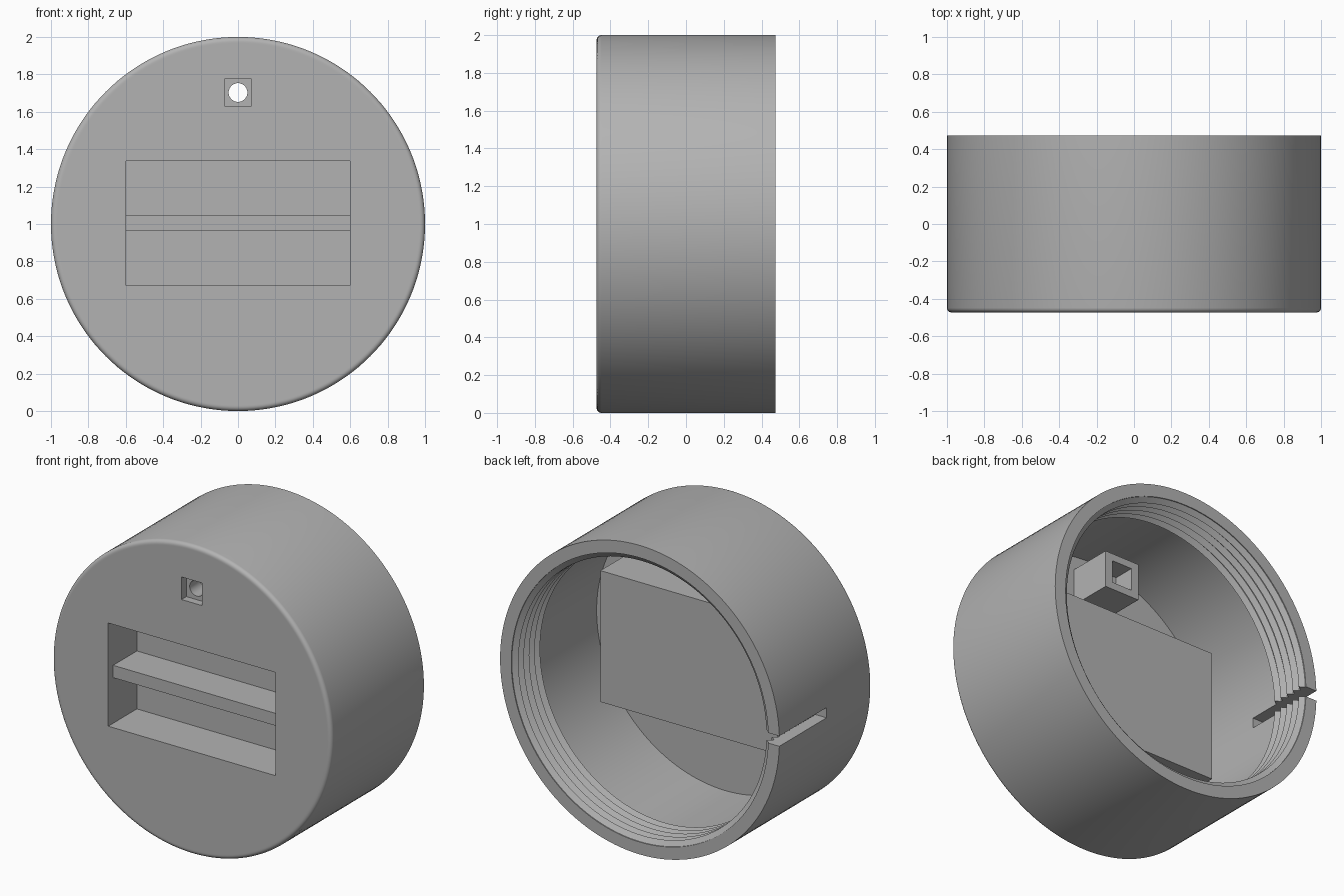
import bpy, bmesh, math
from mathutils import Matrix, Vector

default = bpy.data.objects.get("Cube")
if default:
    bpy.data.objects.remove(default, do_unlink=True)

FRONT, FLOOR, RIM = -0.473, -0.40, 0.473
POCKET_END, BLOCK_END = -0.18, -0.11
BORE, SIDES = 0.92, 144
HOLE_Z = 1.703

grey = bpy.data.materials.new("plain grey")
grey.use_nodes = True
colour = (0.45, 0.45, 0.45, 1)
grey.diffuse_color = colour
grey.node_tree.nodes["Principled BSDF"].inputs["Base Color"].default_value = colour


def make_object(name, bm):
    bmesh.ops.recalc_face_normals(bm, faces=bm.faces)
    mesh = bpy.data.meshes.new(name)
    bm.to_mesh(mesh)
    bm.free()
    mesh.materials.append(grey)
    obj = bpy.data.objects.new(name, mesh)
    bpy.context.collection.objects.link(obj)
    return obj


def box(name, x, y, z):
    """Block spanning the three given (low, high) ranges."""
    bm = bmesh.new()
    bmesh.ops.create_cube(bm, size=1)
    for v in bm.verts:
        v.co = Vector([lo + (c + 0.5) * (hi - lo) for c, (lo, hi) in zip(v.co, (x, y, z))])
    return make_object(name, bm)


def rod(name, radius, y, z):
    """Round bar along y."""
    bm = bmesh.new()
    bmesh.ops.create_cone(bm, cap_ends=True, segments=48, radius1=radius, radius2=radius,
                          depth=y[1] - y[0])
    bmesh.ops.transform(bm, verts=bm.verts, matrix=Matrix.Translation((0, sum(y) / 2, z))
                        @ Matrix.Rotation(math.pi / 2, 4, "X"))
    return make_object(name, bm)


def lathe(name, profile):
    """Turn (radius, y) points around the horizontal axis at z = 1."""
    bm = bmesh.new()
    verts = [bm.verts.new((r, y, 1)) for r, y in profile]
    edges = [bm.edges.new(pair) for pair in zip(verts, verts[1:])]
    bmesh.ops.spin(bm, geom=verts + edges, cent=(0, 0, 1), axis=(0, 1, 0),
                   angle=math.tau, steps=SIDES)
    bmesh.ops.remove_doubles(bm, verts=bm.verts, dist=1e-4)
    return make_object(name, bm)


def combine(target, tool, operation):
    """Apply a boolean and discard the tool."""
    mod = target.modifiers.new(operation, "BOOLEAN")
    mod.operation, mod.object, mod.solver = operation, tool, "EXACT"
    bpy.context.view_layer.objects.active = target
    bpy.ops.object.modifier_apply(modifier=mod.name)
    bpy.data.objects.remove(tool, do_unlink=True)


# Cup with rounded front edge and threaded mouth
fillet = 0.025
profile = [(0, FRONT), (0.968, FRONT)]
for i in range(6):
    a = math.radians(18 * i)
    profile.append((1 - fillet + fillet * math.sin(a), FRONT + fillet - fillet * math.cos(a)))
profile += [(1, RIM), (BORE, RIM)]
for i in range(5):
    y = 0.445 - 0.055 * i
    profile += [(BORE, y + 0.022), (BORE - 0.032, y), (BORE, y - 0.022)]
profile += [(BORE, FLOOR), (0, FLOOR)]
cup = lathe("threaded_cup", profile)

# Housings standing on the inner floor
combine(cup, box("pocket_housing", (-0.69, 0.69), (FLOOR - 0.03, BLOCK_END), (0.58, 1.43)), "UNION")
combine(cup, box("socket_housing", (-0.125, 0.125), (FLOOR - 0.03, BLOCK_END),
                 (HOLE_Z - 0.12, HOLE_Z + 0.12)), "UNION")

# Wide front pocket, small square recesses, round hole and side slot
square = ((-0.073, 0.073), (HOLE_Z - 0.073, HOLE_Z + 0.073))
cutters = [
    box("pocket_cut", (-0.598, 0.598), (-0.6, POCKET_END), (0.67, 1.338)),
    box("recess_cut", square[0], (-0.6, FRONT + 0.05), square[1]),
    box("socket_cut", square[0], (-0.25, 0), square[1]),
    rod("hole_cut", 0.05, (-0.5, -0.2), HOLE_Z),
    box("slot_cut", (-1.2, -0.8), (-0.01, 0.7), (0.967, 1.033)),
]
for cutter in cutters:
    combine(cup, cutter, "DIFFERENCE")

# Divider bar across the pocket
box("divider_bar", (-0.598, 0.598), (FRONT + 0.05, POCKET_END), (0.965, 1.045))

# Smooth round walls, sharp corners
bpy.ops.object.select_all(action="DESELECT")
cup.select_set(True)
bpy.context.view_layer.objects.active = cup
bpy.ops.object.shade_smooth_by_angle(angle=math.radians(25))
